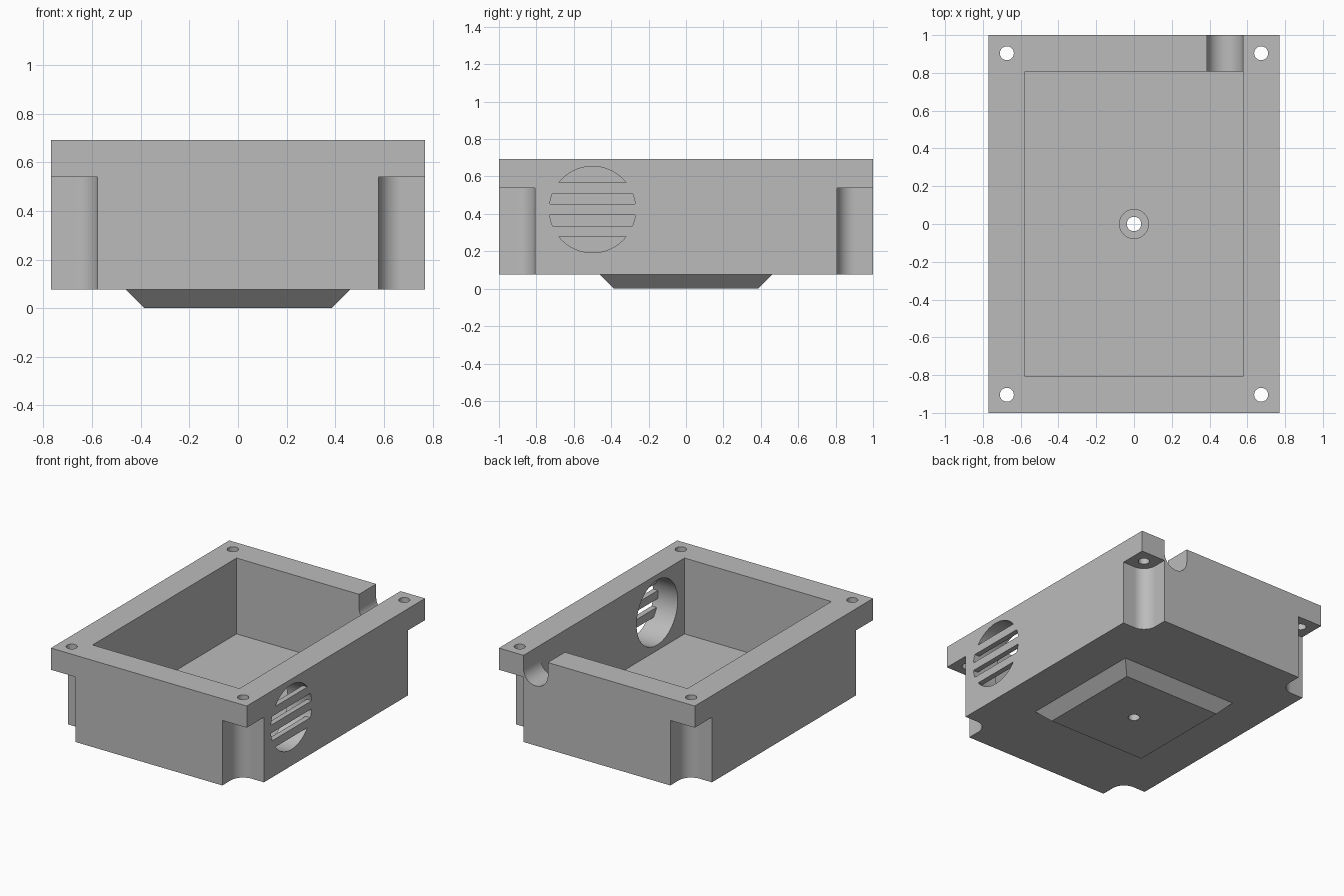
import bpy, bmesh
from math import pi, cos, sin

U = 1 / 13  # design unit: the case is 20 x 26 x 9 units

cube = bpy.data.objects.get("Cube")
if cube:
    bpy.data.objects.remove(cube, do_unlink=True)

grey = bpy.data.materials.new("plain grey")
grey.use_nodes = True
grey.diffuse_color = (0.5, 0.5, 0.5, 1)
grey.node_tree.nodes["Principled BSDF"].inputs["Base Color"].default_value = (0.5, 0.5, 0.5, 1)


def loft(name, rings, axis="z"):
    """Solid through matching outlines, each given as (points, height along axis)."""
    place = {"x": lambda a, b, h: (h, a, b),
             "y": lambda a, b, h: (a, h, b),
             "z": lambda a, b, h: (a, b, h)}[axis]
    bm = bmesh.new()
    loops = [[bm.verts.new([c * U for c in place(a, b, h)]) for a, b in pts] for pts, h in rings]
    for low, high in zip(loops, loops[1:]):
        for i in range(len(low)):
            j = (i + 1) % len(low)
            bm.faces.new((low[i], low[j], high[j], high[i]))
    bm.faces.new(loops[0][::-1])
    bm.faces.new(loops[-1])
    bmesh.ops.recalc_face_normals(bm, faces=bm.faces)
    mesh = bpy.data.meshes.new(name)
    bm.to_mesh(mesh)
    bm.free()
    mesh.materials.append(grey)
    obj = bpy.data.objects.new(name, mesh)
    bpy.context.collection.objects.link(obj)
    return obj


def prism(name, pts, low, high, axis="z"):
    return loft(name, [(pts, low), (pts, high)], axis)


def rect(x, y, cx=0, cy=0):
    return [(cx - x, cy - y), (cx + x, cy - y), (cx + x, cy + y), (cx - x, cy + y)]


def arc(cx, cy, r, start=0, end=2 * pi, n=64, closed=True):
    steps = n if closed else n - 1
    return [(cx + r * cos(start + (end - start) * i / steps),
             cy + r * sin(start + (end - start) * i / steps)) for i in range(n)]


def combine(target, tool, operation="DIFFERENCE"):
    """Apply a boolean and discard the tool."""
    mod = target.modifiers.new("boolean", "BOOLEAN")
    mod.operation, mod.solver, mod.object = operation, "EXACT", tool
    tool.hide_render = True
    deps = bpy.context.evaluated_depsgraph_get()
    mesh = bpy.data.meshes.new_from_object(target.evaluated_get(deps))
    target.modifiers.clear()
    target.data = mesh
    bpy.data.objects.remove(tool, do_unlink=True)


# Open box with a tapered foot underneath
case = prism("case", rect(10, 13), 1, 9)
foot = loft("foot", [(rect(5, 5), 0), (rect(6, 6), 1), (rect(6, 6), 1.5)])
combine(case, foot, "UNION")
combine(case, prism("cavity", rect(7.5, 10.5), 2, 10))

# Counterbored hole in the floor
combine(case, prism("counterbore", arc(0, 0, 1), 1.2, 3))
combine(case, prism("floor_hole", arc(0, 0, 0.5, n=32), -1, 3))

# Rounded corner reliefs that leave a flange, each with a screw hole
relief = arc(8.75, 11.75, 1.25, pi, 1.5 * pi, 20, False) + [(11, 10.5), (11, 14), (7.5, 14)]
for sx in (-1, 1):
    for sy in (-1, 1):
        combine(case, prism("corner_relief", [(x * sx, y * sy) for x, y in relief], -1, 7))
        combine(case, prism("screw_hole", arc(8.75 * sx, 11.75 * sy, 0.48, n=32), 6, 10))

# Round-bottomed cable slot in the back wall
slot = arc(6.25, 7.75, 1.24, pi, 2 * pi, 33, False) + [(7.49, 10), (5.01, 10)]
combine(case, prism("cable_slot", slot, 10, 14, "y"))

# Round side vent with three slats left flush with the outer face
vent = prism("vent", arc(-6.5, 5.5, 3), 7, 11, "x")
for dz in (-1.5, 0, 1.5):
    combine(vent, prism("slat", rect(4, 0.375, -6.5, 5.5 + dz), 9.5, 12, "x"))
combine(case, vent)

# Smooth the round surfaces, keep edges sharp
bpy.ops.object.select_all(action="DESELECT")
case.select_set(True)
bpy.context.view_layer.objects.active = case
bpy.ops.object.shade_smooth_by_angle(angle=pi / 6)
